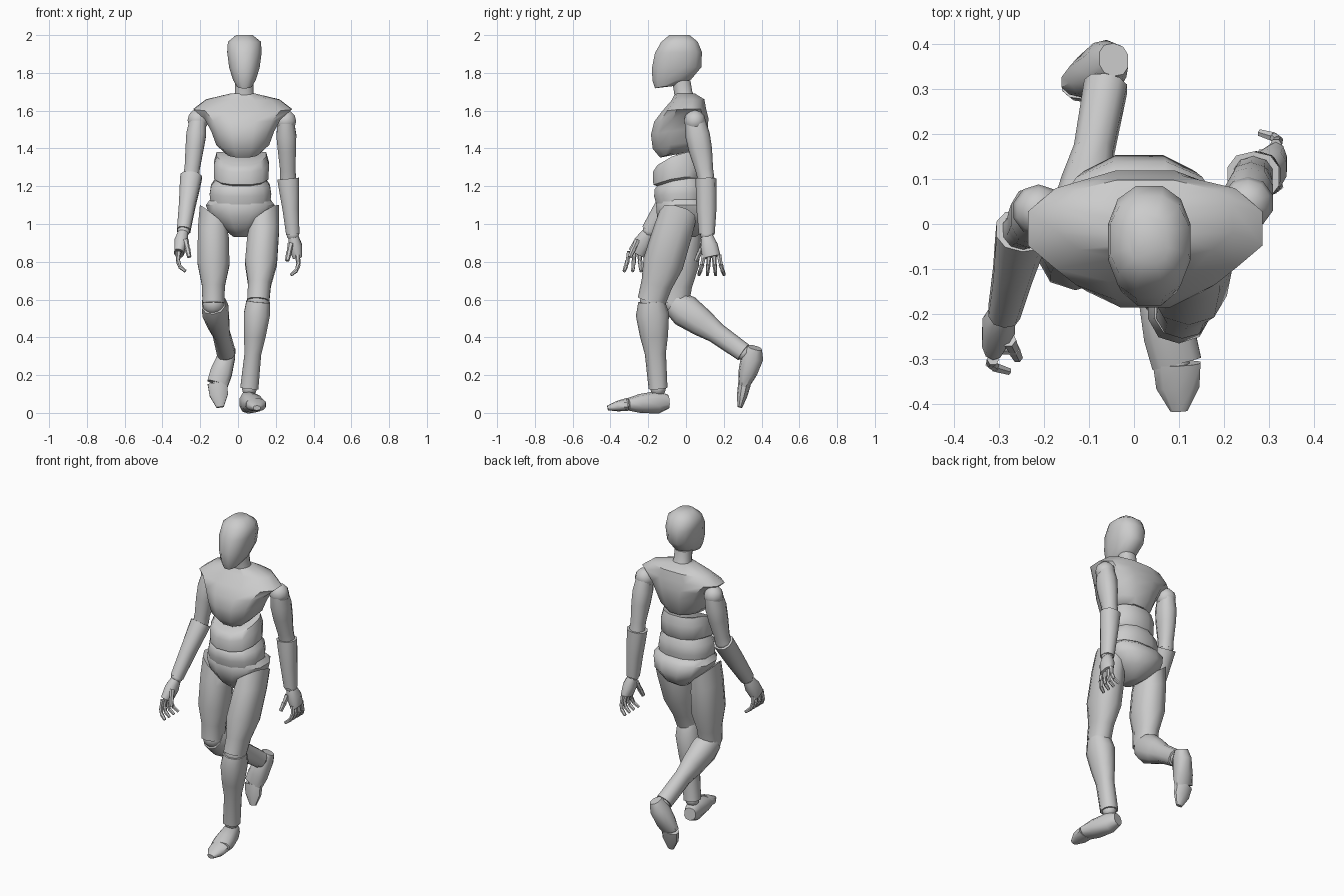
import bpy
import bmesh
from math import cos, sin, pi, radians, copysign
from mathutils import Vector

default_cube = bpy.data.objects.get("Cube")
if default_cube:
    bpy.data.objects.remove(default_cube, do_unlink=True)

# One plain material for the whole figure
grey = bpy.data.materials.new("plain_grey")
grey.use_nodes = True
GREY = (0.6, 0.6, 0.6, 1)
grey.diffuse_color = GREY
grey.node_tree.nodes["Principled BSDF"].inputs["Base Color"].default_value = GREY

parts = []


def finish(name, bm):
    """Turn a bmesh into a named part."""
    bmesh.ops.recalc_face_normals(bm, faces=bm.faces)
    mesh = bpy.data.meshes.new(name)
    bm.to_mesh(mesh)
    bm.free()
    mesh.materials.append(grey)
    part = bpy.data.objects.new(name, mesh)
    bpy.context.collection.objects.link(part)
    parts.append(part)


def outline(sides, power=0.85):
    """Points of a slightly boxy unit circle."""
    angles = [2 * pi * (i + 0.5) / sides for i in range(sides)]
    return [[copysign(abs(v) ** power, v) for v in (cos(a), sin(a))]
            for a in angles]


def skin(name, rings):
    """Join rings of points into a closed solid."""
    bm = bmesh.new()
    loops = [[bm.verts.new(point) for point in ring] for ring in rings]
    for low, high in zip(loops, loops[1:]):
        for i in range(len(low)):
            bm.faces.new((low[i - 1], low[i], high[i], high[i - 1]))
    bm.faces.new(loops[0])
    bm.faces.new(loops[-1])
    finish(name, bm)


def stack(name, centre_x, sections, low_sag=0, high_sag=0):
    """Level rings given as height, half width, front y and back y.

    The sags lower the front middle of the bottom and top rims."""
    rings = []
    for i, (z, width, front, back) in enumerate(sections):
        t = i / (len(sections) - 1)
        sag = low_sag + (high_sag - low_sag) * t
        middle, depth = (front + back) / 2, (back - front) / 2
        rings.append([
            (centre_x + width * c, middle + depth * s, z - sag * max(0, -s))
            for c, s in outline(sides=12)])
    skin(name, rings)


def limb(name, start, end, profile, lean=0):
    """Rings across a bone, given as fraction, half width and half depth.

    Lean slants the upper rim, lifting its +x side."""
    start, end = Vector(start), Vector(end)
    axis = (end - start).normalized()
    across = Vector((1, 0, 0))
    across = (across - axis * across.dot(axis)).normalized()
    forward = axis.cross(across)
    rings = []
    for t, width, depth in profile:
        centre = start.lerp(end, t)
        slant = axis * -lean * (1 - t) ** 3
        rings.append([
            centre + across * width * c + forward * depth * s + slant * c
            for c, s in outline(sides=10)])
    skin(name, rings)


def ball(name, centre, radius):
    bm = bmesh.new()
    bmesh.ops.create_uvsphere(bm, u_segments=10, v_segments=6, radius=radius)
    bmesh.ops.translate(bm, vec=Vector(centre), verts=bm.verts)
    finish(name, bm)


def finger(name, points, radius):
    """Chain of tapered segments, each a bit thinner than the last."""
    bm = bmesh.new()
    for start, end in zip(points, points[1:]):
        axis = end - start
        made = bmesh.ops.create_cone(
            bm, segments=6, cap_ends=True, radius1=radius,
            radius2=radius * 0.75, depth=axis.length)
        turn = axis.to_track_quat("Z", "Y").to_matrix().to_4x4()
        bmesh.ops.transform(bm, matrix=turn, verts=made["verts"])
        bmesh.ops.translate(bm, vec=(start + end) / 2, verts=made["verts"])
        radius *= 0.9
    finish(name, bm)


def hand(label, side, wrist, reach):
    """Palm, four curled fingers and a thumb; reach swings it along y."""
    wrist = Vector(wrist)

    def at(out, forward, down):
        return wrist + Vector((side * out, forward, -down))

    ball(label + "_wrist", wrist, 0.035)
    limb(label + "_palm", wrist, at(0.025, reach, 0.12), PALM)
    for i, finger_name in enumerate(("index", "middle", "ring", "little")):
        offset = i - 1.5
        curl = [(0.025, 0.11), (0.03, 0.16), (0.02, 0.19), (-0.01, 0.215)]
        points = [at(out, reach + offset * (0.027 + 0.006 * joint), down)
                  for joint, (out, down) in enumerate(curl)]
        finger(f"{label}_{finger_name}_finger", points, radius=0.014)
    thumb = [at(-0.01 * (joint + 1), reach / 2 - 0.03 - 0.02 * joint,
                0.05 + 0.045 * joint) for joint in range(3)]
    finger(label + "_thumb", thumb, radius=0.017)


# Limb shapes shared by both sides: fraction, half width, half depth
UPPER_ARM = [(0, .045, .055), (.25, .055, .065), (.5, .05, .062),
             (.85, .042, .047), (1, .045, .044)]
FOREARM = [(0, .06, .055), (.2, .055, .055), (.55, .045, .053), (1, .037, .042)]
PALM = [(.1, .028, .032), (.5, .038, .046), (1, .026, .048)]
THIGH = [(0, .075, .1), (.2, .086, .105), (.55, .088, .108),
         (.8, .063, .083), (1, .061, .075)]
SHIN = [(0, .065, .07), (.15, .072, .088), (.4, .06, .074),
        (.6, .046, .056), (1, .05, .05)]
FOOT = [(0, .035, .038), (.25, .048, .06), (.7, .06, .05), (1, .058, .032)]
TOES = [(0, .055, .034), (.5, .05, .028), (1, .02, .013)]

# Head and neck
stack("head", .034, [
    (1.73, .04, -.165, -.055),
    (1.765, .062, -.18, .03),
    (1.83, .083, -.185, .085),
    (1.91, .094, -.168, .088),
    (1.965, .09, -.135, .065),
    (2, .045, -.09, .02)], low_sag=.012)
stack("neck", .033, [
    (1.65, .065, -.06, .06),
    (1.7, .05, -.065, .035),
    (1.76, .05, -.075, .025)])

# Torso, from the chest down to the hips
stack("chest", .025, [
    (1.39, .1, -.14, .08),
    (1.43, .145, -.18, .1),
    (1.5, .172, -.19, .12),
    (1.56, .207, -.173, .123),
    (1.61, .268, -.13, .11),
    (1.66, .2, -.08, .1),
    (1.69, .07, -.06, .05)], low_sag=.04)
stack("upper_waist", .018, [
    (1.22, .11, -.13, .07),
    (1.25, .148, -.177, .097),
    (1.33, .15, -.18, .1),
    (1.38, .135, -.155, .085)], low_sag=.03, high_sag=.07)
stack("lower_waist", .013, [
    (1.1, .16, -.16, .1),
    (1.16, .168, -.173, .113),
    (1.21, .16, -.17, .11),
    (1.25, .13, -.15, .09)], high_sag=.04)
stack("pelvis", .012, [
    (.93, .035, -.07, .05),
    (.98, .1, -.13, .13),
    (1.04, .165, -.158, .158),
    (1.1, .188, -.163, .143),
    (1.13, .165, -.15, .11)])

# Joints: the left leg steps forward while the right one trails
POSE = {
    "left": {
        "side": 1, "reach": .025,
        "shoulder": (.253, .047, 1.545), "elbow": (.265, .106, 1.24),
        "wrist": (.29, .11, .945),
        "hip": (.14, -.045, 1.04), "knee": (.107, -.183, .59),
        "ankle": (.06, -.148, .13), "heel": (.04, -.095, .06),
        "toe_joint": (.095, -.31, .045), "toe_tip": (.1, -.415, .026)},
    "right": {
        "side": -1, "reach": -.065,
        "shoulder": (-.212, .03, 1.55), "elbow": (-.248, -.015, 1.25),
        "wrist": (-.288, -.195, .965),
        "hip": (-.13, -.015, 1.04), "knee": (-.13, -.06, .58),
        "ankle": (-.063, .305, .32), "heel": (-.045, .365, .345),
        "toe_joint": (-.108, .31, .155), "toe_tip": (-.095, .285, .03)},
}

BONES = [
    ("upper_arm", "shoulder", "elbow", UPPER_ARM),
    ("forearm", "elbow", "wrist", FOREARM),
    ("shin", "knee", "ankle", SHIN),
    ("foot", "heel", "toe_joint", FOOT),
    ("toes", "toe_joint", "toe_tip", TOES),
]
JOINT_SIZES = {"shoulder": .058, "elbow": .045, "knee": .062,
               "ankle": .042, "toe_joint": .03}

# Arms, legs, hands and the balls between them
for label, pose in POSE.items():
    side = pose["side"]
    for bone, start, end, profile in BONES:
        limb(f"{label}_{bone}", pose[start], pose[end], profile)
    limb(label + "_thigh", pose["hip"], pose["knee"], THIGH, lean=.06 * side)
    for joint, radius in JOINT_SIZES.items():
        ball(f"{label}_{joint}", pose[joint], radius)
    hand(label, side, pose["wrist"], pose["reach"])

# Smooth shading with crisp rims
bpy.ops.object.select_all(action="DESELECT")
for part in parts:
    part.select_set(True)
bpy.context.view_layer.objects.active = parts[0]
bpy.ops.object.shade_smooth_by_angle(angle=radians(45))
